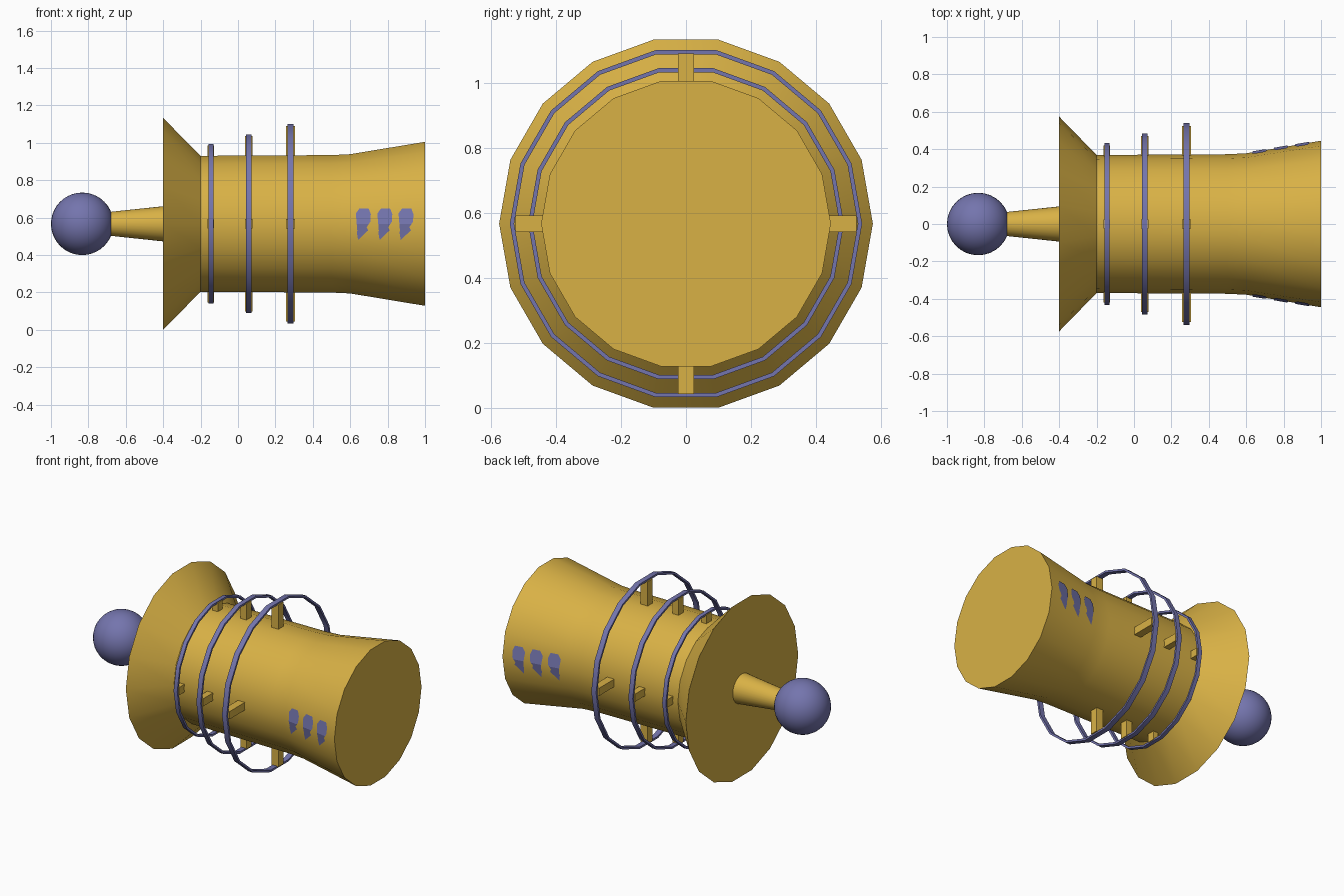
import bpy, bmesh, math
from mathutils import Vector

if "Cube" in bpy.data.objects:
    bpy.data.objects.remove(bpy.data.objects["Cube"])

ZC = 0.567          # height of the long axis
SIDES = 18


def material(name, rgb):
    m = bpy.data.materials.new(name)
    m.diffuse_color = (*rgb, 1)
    m.use_nodes = True
    m.node_tree.nodes["Principled BSDF"].inputs["Base Color"].default_value = m.diffuse_color
    return m


GOLD = material("gold", (0.69, 0.44, 0.06))
BLUE = material("slate_blue", (0.175, 0.177, 0.42))


def finish(bm, name, mat, smooth=True, recalc=True):
    if recalc:
        bmesh.ops.recalc_face_normals(bm, faces=bm.faces)
    me = bpy.data.meshes.new(name)
    bm.to_mesh(me)
    bm.free()
    me.materials.append(mat)
    ob = bpy.data.objects.new(name, me)
    bpy.context.collection.objects.link(ob)
    if smooth:
        bpy.ops.object.select_all(action='DESELECT')
        ob.select_set(True)
        bpy.context.view_layer.objects.active = ob
        bpy.ops.object.shade_smooth_by_angle(angle=math.radians(30))
    return ob


def lathe(name, profile, mat, n=SIDES, closed=False):
    """Turn (x, radius) points around the long axis; cap ends or close the loop."""
    bm = bmesh.new()
    loops = []
    for x, r in profile:
        loops.append([bm.verts.new((x, r * math.cos(2 * math.pi * i / n),
                                    ZC + r * math.sin(2 * math.pi * i / n)))
                      for i in range(n)])
    pairs = list(zip(loops, loops[1:]))
    if closed:
        pairs.append((loops[-1], loops[0]))
    for a, b in pairs:
        for i in range(n):
            j = (i + 1) % n
            bm.faces.new((a[i], a[j], b[j], b[i]))
    if not closed:
        bm.faces.new(loops[0])
        bm.faces.new(loops[-1])
    return finish(bm, name, mat)


# Barrel with flared skirt on the left and gentle flare on the right
BODY = [(-0.4, 0.574), (-0.2, 0.369), (0.5, 0.373), (0.6, 0.378), (1.0, 0.445)]
lathe("barrel", BODY, GOLD)

# Tapered stem and end ball
lathe("stem", [(-0.72, 0.06), (-0.39, 0.095)], GOLD, 32)
bm = bmesh.new()
bmesh.ops.create_uvsphere(bm, u_segments=32, v_segments=20, radius=0.167)
bmesh.ops.translate(bm, vec=(-0.833, 0, ZC), verts=bm.verts)
finish(bm, "end_ball", BLUE)

# Three floating rings, each held by four posts: x, ring radius, ring width, post width, post reach
RINGS = [(-0.145, 0.432, 0.026, 0.036, 0.42),
         (0.057, 0.485, 0.031, 0.041, 0.47),
         (0.281, 0.541, 0.034, 0.050, 0.523)]
for k, (x, r, w, pw, reach) in enumerate(RINGS, 1):
    h = w / 2
    lathe(f"ring_{k}", [(x - h, r), (x + h, r), (x + h, r - 0.013), (x - h, r - 0.013)],
          BLUE, closed=True)
    bm = bmesh.new()
    inner = 0.34
    for dy, dz in ((1, 0), (-1, 0), (0, 1), (0, -1)):
        mid, length = (inner + reach) / 2, reach - inner
        vs = bmesh.ops.create_cube(bm, size=1)["verts"]
        size = Vector((pw, length if dy else 0.05, length if dz else 0.05))
        bmesh.ops.scale(bm, vec=size, verts=vs)
        bmesh.ops.translate(bm, vec=(x, dy * mid, ZC + dz * mid), verts=vs)
    finish(bm, f"ring_posts_{k}", GOLD, smooth=False)

# Painted jagged marks on front and back, folded over the barrel's side ridge
MARK = [(-0.022, 0.083), (0.026, 0.083), (0.038, 0.052), (0.027, 0.03), (0.036, 0.012),
        (0.016, -0.018), (0.024, -0.035), (0.0, -0.058), (-0.03, -0.086), (-0.016, -0.052),
        (-0.037, -0.045), (-0.022, -0.008), (-0.037, 0.003), (-0.027, 0.034), (-0.042, 0.055)]
for side, label in ((-1, "front"), (1, "back")):
    bm = bmesh.new()
    for cx in (0.672, 0.787, 0.900):
        bm.faces.new([bm.verts.new((cx + u, 0, v)) for u, v in MARK])
    bmesh.ops.triangulate(bm, faces=bm.faces)
    bmesh.ops.bisect_plane(bm, geom=bm.verts[:] + bm.edges[:] + bm.faces[:],
                           plane_co=(0, 0, 0), plane_no=(0, 0, 1))
    for v in bm.verts:
        r = 0.378 + (v.co.x - 0.6) / 0.4 * 0.067
        v.co.y = side * (r - abs(v.co.z) * math.tan(math.radians(10)) + 0.005)
        v.co.z += ZC
    bm.normal_update()
    flip = [f for f in bm.faces if f.normal.y * side < 0]
    bmesh.ops.reverse_faces(bm, faces=flip)
    finish(bm, f"{label}_marks", BLUE, smooth=False, recalc=False)
